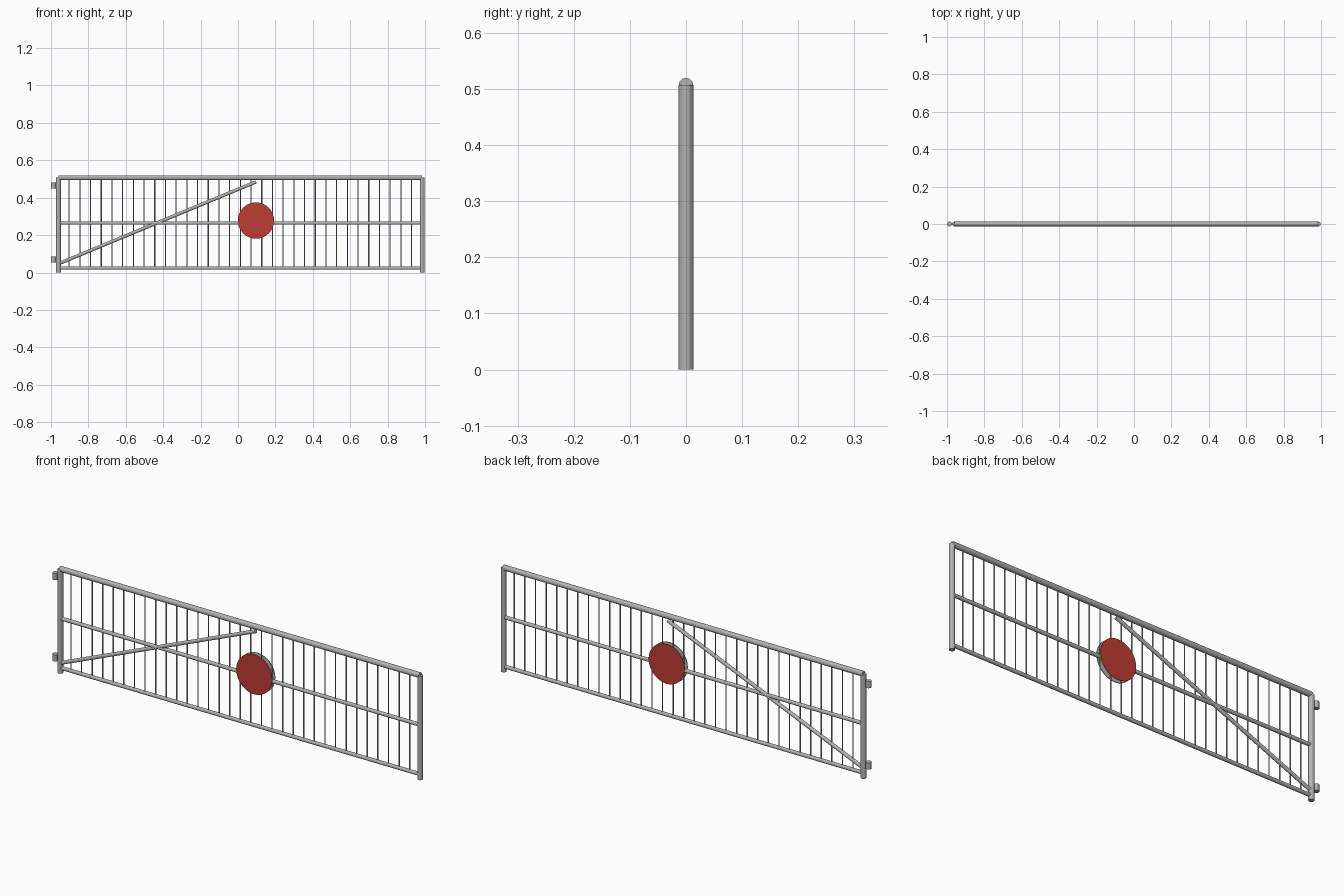
import bpy
from mathutils import Vector

if "Cube" in bpy.data.objects:
    bpy.data.objects.remove(bpy.data.objects["Cube"], do_unlink=True)


def material(name, colour):
    m = bpy.data.materials.new(name)
    m.use_nodes = True
    m.diffuse_color = colour
    m.node_tree.nodes["Principled BSDF"].inputs["Base Color"].default_value = colour
    return m


steel = material("galvanised grey", (0.45, 0.45, 0.44, 1))
red = material("sign red", (0.52, 0.045, 0.036, 1))


def tube(name, start, end, radius, sides=12, mat=steel):
    a, b = Vector(start), Vector(end)
    bpy.ops.mesh.primitive_cylinder_add(vertices=sides, radius=radius, depth=(b - a).length)
    ob = bpy.context.object
    ob.name = name
    ob.location = (a + b) / 2
    ob.rotation_euler = (b - a).to_track_quat("Z", "Y").to_euler()
    ob.data.materials.append(mat)
    return ob


LEFT, RIGHT, TOP = 0.985, -0.96, 0.507

# End posts
tube("left_post", (LEFT, 0, 0), (LEFT, 0, TOP), 0.013)
tube("right_post", (RIGHT, 0, 0), (RIGHT, 0, TOP), 0.013)

# Horizontal rails
for name, z, r in (("top_rail", TOP, 0.013), ("middle_rail", 0.265, 0.009),
                   ("bottom_rail", 0.024, 0.009)):
    tube(name, (RIGHT, 0, z), (LEFT, 0, z), r)

# Diagonal brace
tube("diagonal_brace", (RIGHT, 0, 0.047), (0.097, 0, 0.485), 0.009)

# Evenly spaced thin bars
GAPS = 34
for i in range(1, GAPS):
    x = RIGHT + (LEFT - RIGHT) * i / GAPS
    tube(f"bar_{i}", (x, 0, 0.024), (x, 0, TOP), 0.003, 8)

# Hinge barrels beside the right post
for name, z in (("lower_hinge", 0.069), ("upper_hinge", 0.466)):
    tube(name, (-0.987, 0, z - 0.016), (-0.987, 0, z + 0.016), 0.013)

# Round sign plates, red on the outer face, bare metal behind
for name, side in (("front_sign", -1), ("back_sign", 1)):
    plate = tube(name, (0.096, side * 0.01, 0.278), (0.096, side * 0.013, 0.278), 0.097, 32, red)
    plate.data.materials.append(steel)
    for face in plate.data.polygons:
        face.material_index = 0 if face.normal.z > 0.5 else 1
